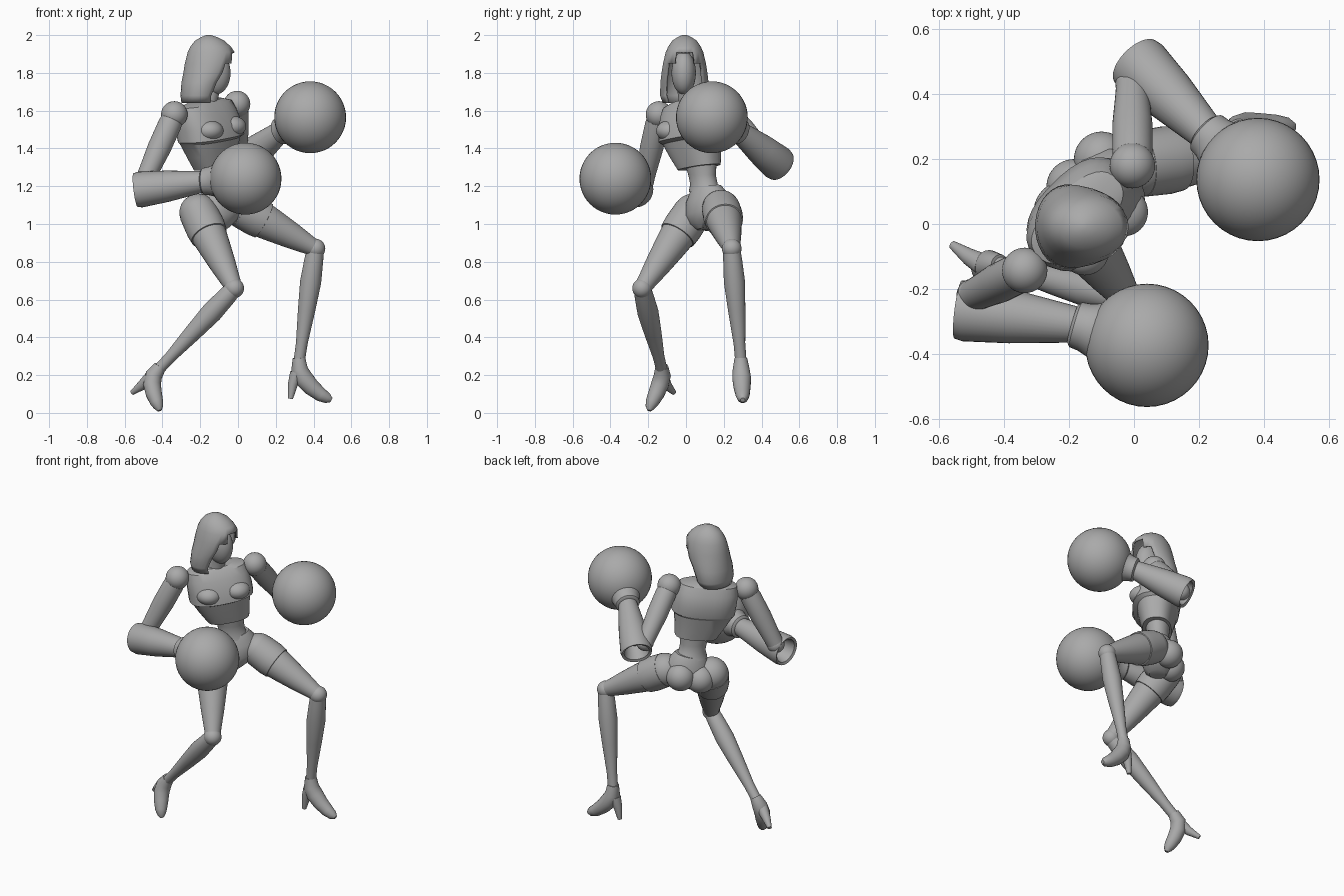
import bpy, bmesh, math
from mathutils import Vector

cube = bpy.data.objects.get("Cube")
if cube:
    bpy.data.objects.remove(cube)

grey = bpy.data.materials.new("plain_grey")
grey.use_nodes = True
grey.diffuse_color = (0.4, 0.4, 0.4, 1)
grey.node_tree.nodes["Principled BSDF"].inputs["Base Color"].default_value = grey.diffuse_color

UP = Vector((0, 0, 1))
FACING = Vector((1, -1, 0)).normalized()
SIDE = Vector((1, 1, 0)).normalized()


def finish(name, bm, angle=40):
    bmesh.ops.recalc_face_normals(bm, faces=bm.faces)
    mesh = bpy.data.meshes.new(name)
    bm.to_mesh(mesh)
    bm.free()
    mesh.materials.append(grey)
    ob = bpy.data.objects.new(name, mesh)
    bpy.context.collection.objects.link(ob)
    bpy.context.view_layer.objects.active = ob
    for other in bpy.context.selected_objects:
        other.select_set(False)
    ob.select_set(True)
    bpy.ops.object.shade_smooth_by_angle(angle=math.radians(angle))
    return ob


def loft(name, frames, power=1.0, sides=32, caps=(True, True), skip=None, angle=40):
    """Skin rings given as (centre, first half axis, second half axis)."""
    bm = bmesh.new()
    rings = []
    for c, u, v in frames:
        ring = []
        for i in range(sides):
            a = math.tau * (i + 0.5) / sides
            p, q = math.cos(a), math.sin(a)
            p = math.copysign(abs(p) ** power, p)
            q = math.copysign(abs(q) ** power, q)
            ring.append(bm.verts.new(c + u * p + v * q))
        rings.append(ring)
    for k in range(len(rings) - 1):
        lo, hi = rings[k], rings[k + 1]
        for i in range(sides):
            if skip and skip(k, i):
                continue
            j = (i + 1) % sides
            bm.faces.new((lo[i], lo[j], hi[j], hi[i]))
    if caps[0]:
        bm.faces.new(rings[0])
    if caps[1]:
        bm.faces.new(rings[-1])
    return finish(name, bm, angle)


def limb(name, a, b, profile, **kw):
    """Turned shape on a straight axis: profile holds (fraction, radius)."""
    a, b = Vector(a), Vector(b)
    q = UP.rotation_difference(b - a)
    x, y = q @ Vector((1, 0, 0)), q @ Vector((0, 1, 0))
    return loft(name, [(a.lerp(b, t), x * r, y * r) for t, r in profile], **kw)


def sweep(name, path):
    """Rounded tube through (x, y, z, radius) points."""
    pts = [Vector(p[:3]) for p in path]
    last, frames = UP, []
    x, y = Vector((1, 0, 0)), Vector((0, 1, 0))
    for i, p in enumerate(pts):
        t = (pts[min(i + 1, len(pts) - 1)] - pts[max(i - 1, 0)]).normalized()
        q = last.rotation_difference(t)
        x, y, last = q @ x, q @ y, t
        frames.append((p, x * path[i][3], y * path[i][3]))
    return loft(name, frames, sides=20, angle=50)


def ball(name, c, r, scale=(1, 1, 1)):
    bm = bmesh.new()
    bmesh.ops.create_uvsphere(bm, u_segments=40, v_segments=24, radius=r)
    bmesh.ops.scale(bm, vec=scale, verts=bm.verts)
    bmesh.ops.translate(bm, vec=c, verts=bm.verts)
    return finish(name, bm, 60)


def trunk(name, rows, tilt=0.0, power=1.0, angle=40):
    """Body section from (x, y, z, half width, half depth) rows."""
    side = SIDE + UP * tilt
    return loft(name, [(Vector(r[:3]), side * r[3], FACING * r[4]) for r in rows],
                power=power, angle=angle)


# Trunk: chest shell, waist, pelvis and seat
trunk("chest", [(-.12, .07, 1.30, .125, .085), (-.135, .05, 1.37, .15, .10),
                (-.148, .035, 1.44, .175, .115), (-.142, .029, 1.455, .19, .135),
                (-.155, .03, 1.52, .19, .135), (-.17, .025, 1.59, .185, .11),
                (-.175, .02, 1.635, .17, .085), (-.172, .018, 1.655, .10, .06)],
      tilt=.14, power=.8, angle=25)
trunk("waist", [(-.12, .075, 1.34, .10, .075), (-.115, .085, 1.26, .08, .065),
                (-.11, .095, 1.21, .08, .065), (-.105, .105, 1.17, .10, .08)])
trunk("pelvis", [(-.107, .105, 1.19, .09, .072), (-.10, .115, 1.13, .13, .10),
                 (-.095, .115, 1.06, .135, .105), (-.095, .11, 1.01, .10, .085),
                 (-.095, .105, .975, .04, .05)], tilt=.2)
for name, s in (("right", -1), ("left", 1)):
    seat = Vector((-.10, .115, 1.06)) - FACING * .06 + (SIDE + UP * .2) * s * .06
    ball(name + "_buttock", seat, .085)
    bust = Vector((-.145, .03, 1.505)) + FACING * .075 + (SIDE + UP * .14) * s * .085
    ball(name + "_bust", bust, .075, (1, 1, .75))

# Head, neck and hood
limb("neck", (-.17, .015, 1.60), (-.125, -.01, 1.76), [(0, .065), (.4, .045), (1, .042)])
ball("head", (-.12, -.012, 1.80), .115, (.7, .56, 1))
HOOD = [(-.205, 1.64, .095, .115), (-.205, 1.68, .10, .13), (-.185, 1.75, .115, .128),
        (-.163, 1.80, .127, .122), (-.15, 1.85, .132, .114), (-.142, 1.91, .125, .10),
        (-.145, 1.94, .107, .086), (-.15, 1.97, .078, .066), (-.153, 1.99, .042, .036),
        (-.155, 2.0, .012, .012)]
hood = loft("hood", [(Vector((x, -.008, z)), Vector((rx, 0, 0)), Vector((0, ry, 0)))
                     for x, z, rx, ry in HOOD],
            caps=(False, True), angle=60,
            skip=lambda k, i: k < 5 and min(i + 1, 31 - i) <= (4 if k < 4 else 2))
shell = hood.modifiers.new("cloth", "SOLIDIFY")
shell.thickness = .012
shell.offset = -1

# Arms: shoulder ball, upper arm, hollow forearm sleeve, cuff and round glove
ARMS = {
    "right": ((-.337, -.143, 1.58), (-.495, -.22, 1.23), (-.535, -.265, 1.18),
              (-.18, -.31, 1.225), (.04, -.374, 1.24)),
    "left": ((-.005, .18, 1.635), (-.005, .43, 1.36), (.01, .495, 1.315),
             (.225, .28, 1.49), (.382, .137, 1.565)),
}
for side, (shoulder, elbow, sleeve, wrist, glove) in ARMS.items():
    ball(side + "_shoulder", shoulder, .07)
    limb(side + "_upper_arm", shoulder, elbow,
         [(0, .055), (.15, .062), (.5, .062), (.85, .053), (1, .05)])
    ball(side + "_elbow", elbow, .052)
    limb(side + "_forearm", sleeve, wrist,
         [(.25, .06), (.0, .075), (-.02, .09), (.05, .095), (.45, .083), (1, .056)],
         caps=(True, True))
    limb(side + "_cuff", wrist, glove,
         [(-.04, .06), (0, .072), (.12, .075), (.3, .088), (.45, .12), (.6, .14)])
    ball(side + "_glove", glove, .19)

# Legs: shorts cuff, thigh, knee ball and calf
LEGS = {
    "right": ((-.21, .035, 1.06), (-.02, -.232, .66), (-.415, -.13, .235)),
    "left": ((.02, .185, 1.08), (.41, .242, .87), (.325, .29, .28)),
}
for side, (hip, knee, ankle) in LEGS.items():
    ball(side + "_hip", hip, .1)
    limb(side + "_thigh", hip, knee,
         [(0, .1), (.2, .1), (.45, .085), (.7, .068), (.92, .05), (1, .045)])
    limb(side + "_shorts_cuff", hip, knee, [(0, .102), (.2, .105), (.3, .1), (.31, .08)])
    ball(side + "_knee", knee, .052)
    limb(side + "_calf", knee, ankle,
         [(0, .045), (.1, .05), (.3, .056), (.55, .046), (.85, .031), (1, .03)])

# High heeled boots
sweep("left_boot", [(.323, .29, .29, .034), (.325, .292, .23, .045), (.35, .295, .18, .05),
                    (.39, .297, .135, .045), (.44, .30, .095, .037), (.475, .30, .077, .028),
                    (.495, .30, .068, .012)])
sweep("left_heel", [(.31, .29, .21, .035), (.29, .288, .15, .026), (.278, .286, .075, .013)])
sweep("right_boot", [(-.413, -.128, .245, .034), (-.445, -.125, .20, .045),
                     (-.455, -.138, .15, .047), (-.445, -.158, .10, .043),
                     (-.43, -.18, .055, .035), (-.42, -.19, .03, .025),
                     (-.415, -.195, .012, .011)])
sweep("right_heel", [(-.465, -.125, .185, .035), (-.51, -.1, .145, .026),
                     (-.56, -.064, .107, .013)])
